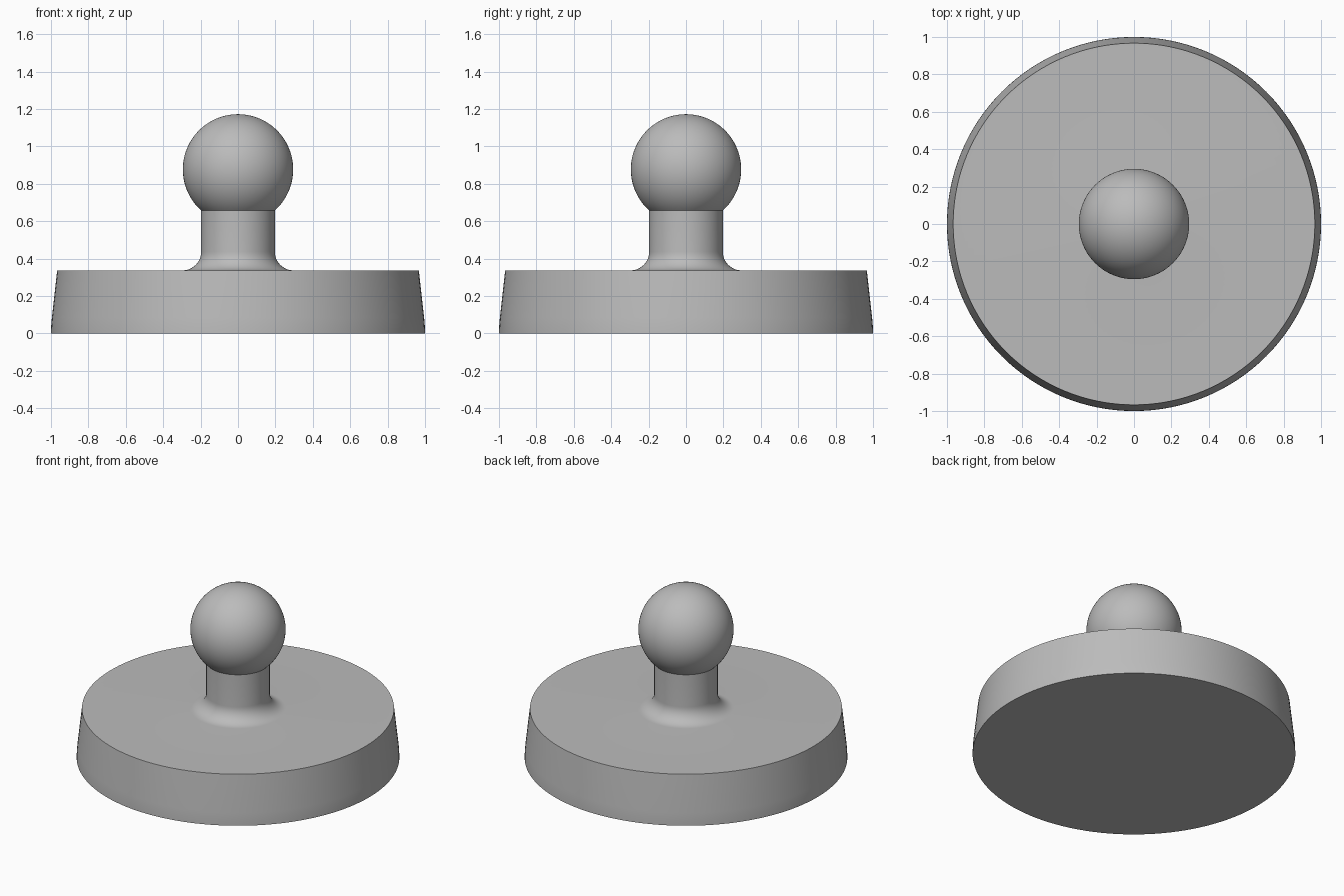
import bpy, bmesh
from math import sin, cos, pi, radians, asin

SEGMENTS = 128
BASE_TOP = 0.337
STEM_R, FILLET_R = 0.197, 0.1
BALL_R, BALL_Z = 0.295, 0.877

# Remove the default cube
cube = bpy.data.objects.get("Cube")
if cube:
    bpy.data.objects.remove(cube, do_unlink=True)

# Single grey material
grey = bpy.data.materials.new("plain_grey")
grey.use_nodes = True
colour = (0.5, 0.5, 0.5, 1)
grey.diffuse_color = colour
grey.node_tree.nodes["Principled BSDF"].inputs["Base Color"].default_value = colour


def arc(cx, cz, r, start, end, steps):
    """Points (radius, height) along a circular arc, angles in radians."""
    angles = [start + (end - start) * i / steps for i in range(steps + 1)]
    return [(cx + r * cos(a), cz + r * sin(a)) for a in angles]


def lathe(name, profile):
    """Turn a (radius, height) profile around the z axis."""
    bm = bmesh.new()
    verts = [bm.verts.new((r, 0, z)) for r, z in profile]
    edges = [bm.edges.new(pair) for pair in zip(verts, verts[1:])]
    bmesh.ops.spin(bm, geom=verts + edges, cent=(0, 0, 0), axis=(0, 0, 1),
                   angle=2 * pi, steps=SEGMENTS, use_duplicate=False)
    bmesh.ops.remove_doubles(bm, verts=bm.verts, dist=0.0001)
    bmesh.ops.recalc_face_normals(bm, faces=bm.faces)
    mesh = bpy.data.meshes.new(name)
    bm.to_mesh(mesh)
    bm.free()
    mesh.materials.append(grey)
    obj = bpy.data.objects.new(name, mesh)
    bpy.context.collection.objects.link(obj)
    bpy.ops.object.select_all(action="DESELECT")
    obj.select_set(True)
    bpy.context.view_layer.objects.active = obj
    bpy.ops.object.shade_smooth_by_angle(angle=radians(30))
    return obj


# Tapered disc base, with a slightly eased lower wall
base = [(0, 0), (1, 0), (0.999, 0.04), (0.995, 0.085), (0.967, BASE_TOP)]

# Fillet sweeping from the base top up into the stem
fillet = arc(STEM_R + FILLET_R, BASE_TOP + FILLET_R, FILLET_R, 1.5 * pi, pi, 12)

# Ball, from where it meets the stem up to its pole
meet = -pi / 2 + asin(STEM_R / BALL_R)
ball = arc(0, BALL_Z, BALL_R, meet, pi / 2, 48)

# One continuous turned solid
lathe("ball_mount", base + fillet + ball)
